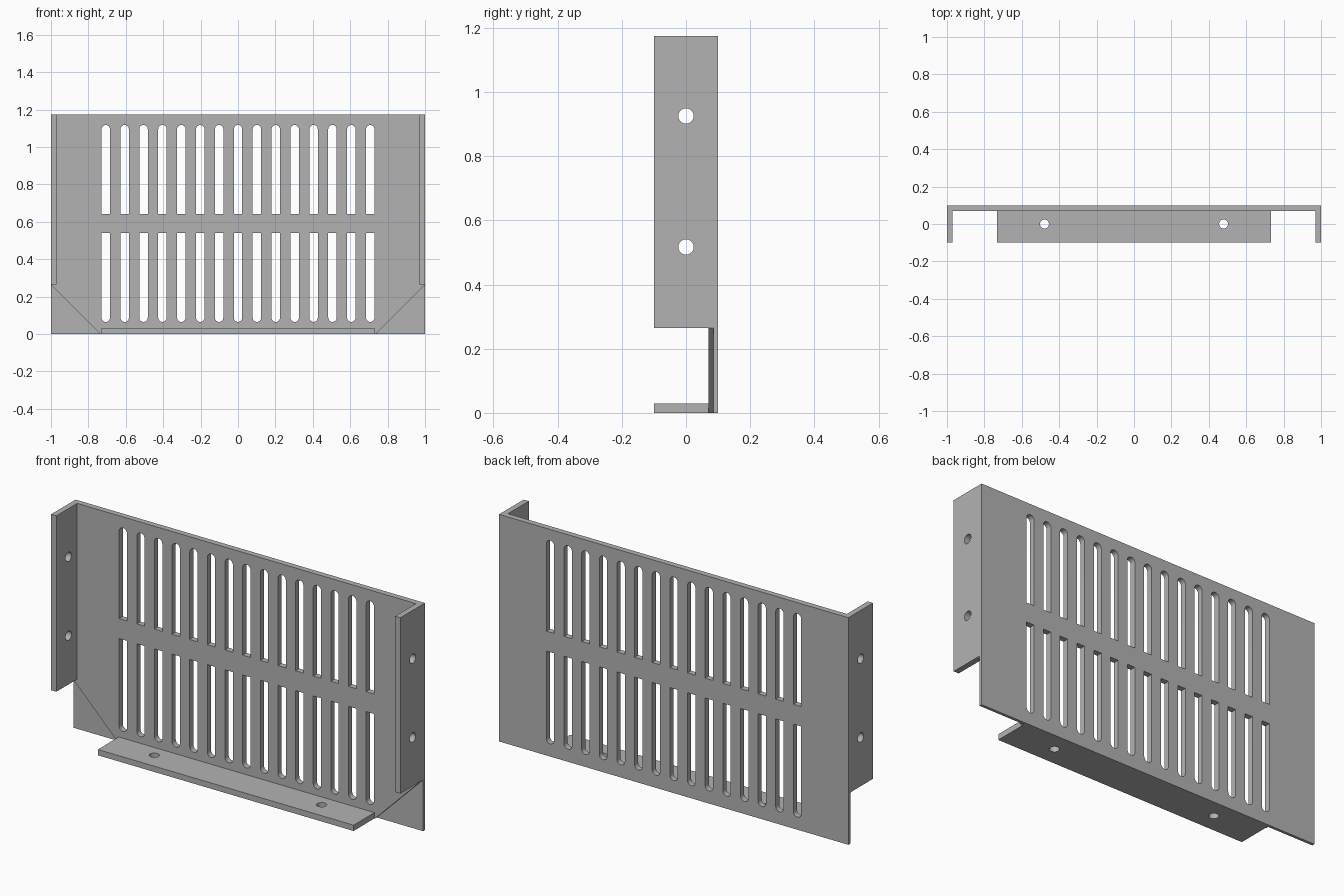
import bpy
import bmesh
from math import sin, cos, pi
from mathutils import Vector

cube = bpy.data.objects.get("Cube")
if cube:
    bpy.data.objects.remove(cube, do_unlink=True)

steel = bpy.data.materials.new("grey steel")
steel.use_nodes = True
GREY = (0.45, 0.45, 0.45, 1)
steel.diffuse_color = GREY
steel.node_tree.nodes["Principled BSDF"].inputs["Base Color"].default_value = GREY

# Where a profile point (a, b) at depth d lands for each extrusion axis
PLACE = {
    "x": lambda a, b, d: Vector((d, a, b)),
    "y": lambda a, b, d: Vector((a, d, b)),
    "z": lambda a, b, d: Vector((a, b, d)),
}


def add_prism(bm, profile, axis, lo, hi):
    """Extrude a closed 2D profile along an axis."""
    face = bm.faces.new([bm.verts.new(PLACE[axis](a, b, lo)) for a, b in profile])
    out = bmesh.ops.extrude_face_region(bm, geom=[face])
    moved = [v for v in out["geom"] if isinstance(v, bmesh.types.BMVert)]
    bmesh.ops.translate(bm, verts=moved, vec=PLACE[axis](0, 0, hi - lo))


def make(name, prisms):
    bm = bmesh.new()
    for prism in prisms:
        add_prism(bm, *prism)
    bmesh.ops.recalc_face_normals(bm, faces=bm.faces)
    mesh = bpy.data.meshes.new(name)
    bm.to_mesh(mesh)
    bm.free()
    mesh.materials.append(steel)
    obj = bpy.data.objects.new(name, mesh)
    bpy.context.collection.objects.link(obj)
    return obj


def cut(obj, prisms):
    """Subtract prisms, then smooth only the rounded walls."""
    cutter = make("cutter", prisms)
    cutter.hide_render = True
    mod = obj.modifiers.new("cut", "BOOLEAN")
    mod.operation, mod.solver, mod.object = "DIFFERENCE", "EXACT", cutter
    bpy.ops.object.select_all(action="DESELECT")
    obj.select_set(True)
    bpy.context.view_layer.objects.active = obj
    bpy.ops.object.modifier_apply(modifier=mod.name)
    bpy.data.objects.remove(cutter, do_unlink=True)
    bpy.ops.object.shade_smooth_by_angle()


def rect(a0, a1, b0, b1):
    return [(a0, b0), (a1, b0), (a1, b1), (a0, b1)]


def circle(a, b, r, n=32):
    return [(a + r * cos(2 * pi * i / n), b + r * sin(2 * pi * i / n)) for i in range(n)]


def slot(x, flat_z, round_z, r=0.0225, n=12):
    """Slot with one square end and one semicircular end."""
    s = 1 if round_z > flat_z else -1
    centre = round_z - s * r
    arc = [(x + r * cos(pi * i / n), centre + s * r * sin(pi * i / n)) for i in range(n + 1)]
    return arc + [(x - r, flat_z), (x + r, flat_z)]


HEIGHT, DEPTH, THICK = 1.175, 0.1, 0.03
INNER = DEPTH - THICK
CORNER = 0.265

# Back plate with two rows of vent slots and half-thickness lower corners
plate = make("vent_plate", [(rect(-1, 1, 0, HEIGHT), "y", INNER, DEPTH)])
slots = []
for i in range(15):
    x = (i - 7) * 0.101
    for flat_z, round_z in ((0.643, 1.118), (0.54, 0.065)):
        slots.append((slot(x, flat_z, round_z), "y", 0, 0.2))
cut(plate, slots)
E = 0.05
corners = [([(s * (1 - CORNER - E), -E), (s * (1 + E), -E), (s * (1 + E), CORNER + E)],
            "y", 0, DEPTH - THICK / 2) for s in (-1, 1)]
cut(plate, corners)

# Side flanges with two mounting holes each
for name, x0 in (("right_flange", -1), ("left_flange", 1 - THICK)):
    flange = make(name, [(rect(-DEPTH, INNER, CORNER, HEIGHT), "x", x0, x0 + THICK)])
    cut(flange, [(circle(0, z, 0.024), "x", x0 - E, x0 + THICK + E) for z in (0.517, 0.925)])

# Bottom flange with two mounting holes
base = make("bottom_flange", [(rect(-0.732, 0.732, -DEPTH, INNER), "z", 0, THICK)])
cut(base, [(circle(x, 0, 0.024), "z", -E, THICK + E) for x in (-0.479, 0.479)])
